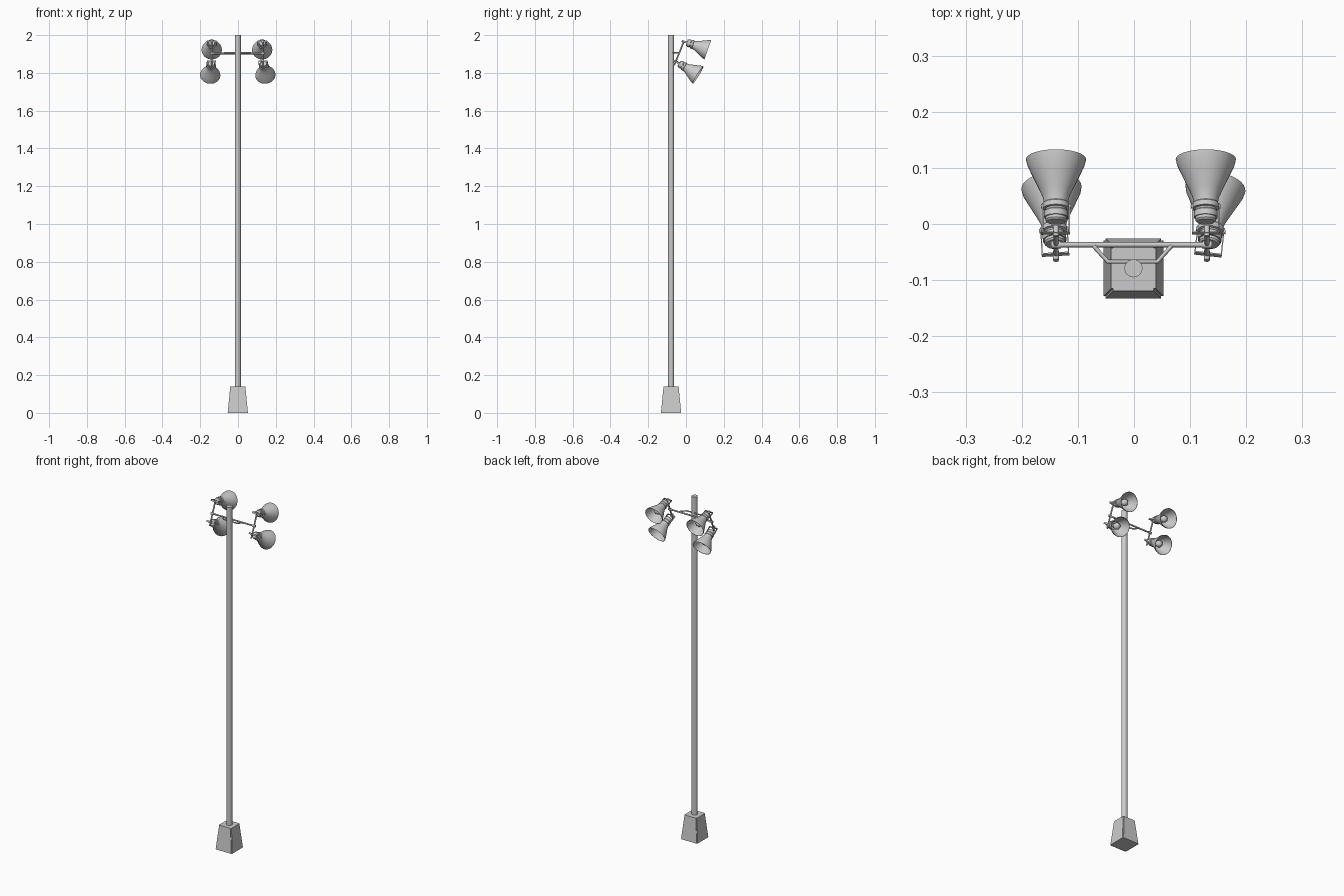
import bpy, bmesh, math
from mathutils import Vector, Matrix

if "Cube" in bpy.data.objects:
    bpy.data.objects.remove(bpy.data.objects["Cube"])

CX, PY = -0.001, -0.079   # pole axis


def finish(name, bm, mat=None, smooth=True):
    bmesh.ops.remove_doubles(bm, verts=bm.verts, dist=1e-6)
    bmesh.ops.recalc_face_normals(bm, faces=bm.faces)
    me = bpy.data.meshes.new(name)
    bm.to_mesh(me)
    bm.free()
    ob = bpy.data.objects.new(name, me)
    bpy.context.collection.objects.link(ob)
    if mat:
        ob.matrix_world = mat
    if smooth:
        bpy.ops.object.select_all(action='DESELECT')
        ob.select_set(True)
        bpy.context.view_layer.objects.active = ob
        bpy.ops.object.shade_smooth_by_angle(angle=math.radians(35))
    return ob


def lathe(name, profile, mat, n=32):
    """Spin (axial, radius) points about local z."""
    bm = bmesh.new()
    vs = [bm.verts.new((r, 0, t)) for t, r in profile]
    es = [bm.edges.new(p) for p in zip(vs, vs[1:])]
    bmesh.ops.spin(bm, geom=vs + es, cent=(0, 0, 0), axis=(0, 0, 1),
                   angle=2 * math.pi, steps=n)
    return finish(name, bm, mat)


def rod(name, p, q, r, n=16):
    p, q = Vector(p), Vector(q)
    bm = bmesh.new()
    m = Matrix.Translation((p + q) / 2) @ (q - p).to_track_quat('Z', 'Y').to_matrix().to_4x4()
    bmesh.ops.create_cone(bm, cap_ends=True, segments=n, radius1=r, radius2=r,
                          depth=(q - p).length)
    return finish(name, bm, m)


def box(name, center, size, mat):
    bm = bmesh.new()
    bmesh.ops.create_cube(bm, size=1, matrix=Matrix.Translation(center) @ Matrix.Diagonal((*size, 1)))
    return finish(name, bm, mat, smooth=False)


# Tapered square base
bm = bmesh.new()
bmesh.ops.create_cone(bm, cap_ends=True, segments=4, radius1=0.0535 * 2 ** 0.5,
                      radius2=0.04 * 2 ** 0.5, depth=0.14,
                      matrix=Matrix.Translation((CX, PY, 0.07)) @ Matrix.Rotation(math.pi / 4, 4, 'Z'))
bmesh.ops.bevel(bm, geom=[e for e in bm.edges if abs(e.verts[0].co.z - e.verts[1].co.z) > 0.1],
                offset=0.004, segments=2, affect='EDGES')
finish("base", bm)

# Pole
rod("pole", (CX, PY, 0.13), (CX, PY, 2.0), 0.016, 32)

# Crossbar and bent bracket holding it to the pole
LX, RX, BZ = -0.139, 0.13, 1.903
rod("crossbar", (LX, -0.037, BZ), (RX, -0.037, BZ), 0.0045)
cu = bpy.data.curves.new("pole_bracket", 'CURVE')
cu.dimensions = '3D'
cu.bevel_depth = 0.0038
cu.bevel_resolution = 2
cu.use_fill_caps = True
sp = cu.splines.new('POLY')
pts = [(-0.072, -0.039), (-0.047, -0.067), (0.042, -0.067), (0.067, -0.039)]
sp.points.add(len(pts) - 1)
for p, (x, y) in zip(sp.points, pts):
    p.co = (x, y, BZ + 0.003, 1)
bpy.context.collection.objects.link(bpy.data.objects.new("pole_bracket", cu))

# Lamp shell: socket, collar, flared shade and its inner wall
SHADE = [(0, 0), (0, .016), (.003, .0185), (.008, .0185), (.008, .021), (.019, .021),
         (.021, .019), (.024, .019), (.025, .0235), (.034, .0235), (.036, .0215),
         (.046, .0235), (.058, .0285), (.085, .041), (.108, .0515), (.118, .0537),
         (.118, .0522), (.108, .0498), (.085, .039), (.058, .026), (.046, .02), (.042, 0)]
BULB = [(.042, .010), (.058, .011), (.068, .0165), (.078, .0185), (.087, .016),
        (.093, .009), (.095, 0)]


def lamp(tag, back, mouth):
    back = Vector(back)
    d = (Vector(mouth) - back).normalized()
    side = d.cross(Vector((0, 0, 1))).normalized()
    up = side.cross(d)
    # local x = side, y = -up, z = lamp axis
    m = Matrix((side, -up, d)).transposed().to_4x4()
    m.translation = back
    lathe("shade_" + tag, SHADE, m)
    lathe("bulb_" + tag, BULB, m, 24)
    # U-shaped yoke with pivot bolts
    for s in (-1, 1):
        box("yoke_arm_" + tag, (s * .0235, 0, .006), (.0022, .009, .056), m)
        rod("pivot_" + tag, m @ Vector((s * .020, 0, .029)), m @ Vector((s * .0265, 0, .029)), .004)
    box("yoke_back_" + tag, (0, 0, -.021), (.0492, .009, .0025), m)


for side, ax, top_x, low_back, low_mouth in (("left", LX, LX, -.141, -.147),
                                             ("right", RX, .128, .134, .145)):
    # Slanted arm carrying an upper and a lower lamp
    rod("arm_" + side, (ax, -.063, 1.84), (ax, -.011, 1.966), .0042)
    lamp(side + "_upper", (top_x, .004, 1.961), (top_x, .115, 1.922))
    lamp(side + "_lower", (low_back, -.036, 1.850), (low_mouth, .063, 1.789))
    # Clamps where the yokes and the crossbar meet the arm
    rod("clamp_" + side, (ax - .009, -.037, BZ), (ax + .009, -.037, BZ), .0065)
    rod("upper_bolt_" + side, (ax, -.022, 1.969), (ax, -.004, 1.963), .005)
    rod("lower_bolt_" + side, (ax, -.065, 1.865), (ax, -.048, 1.855), .005)
